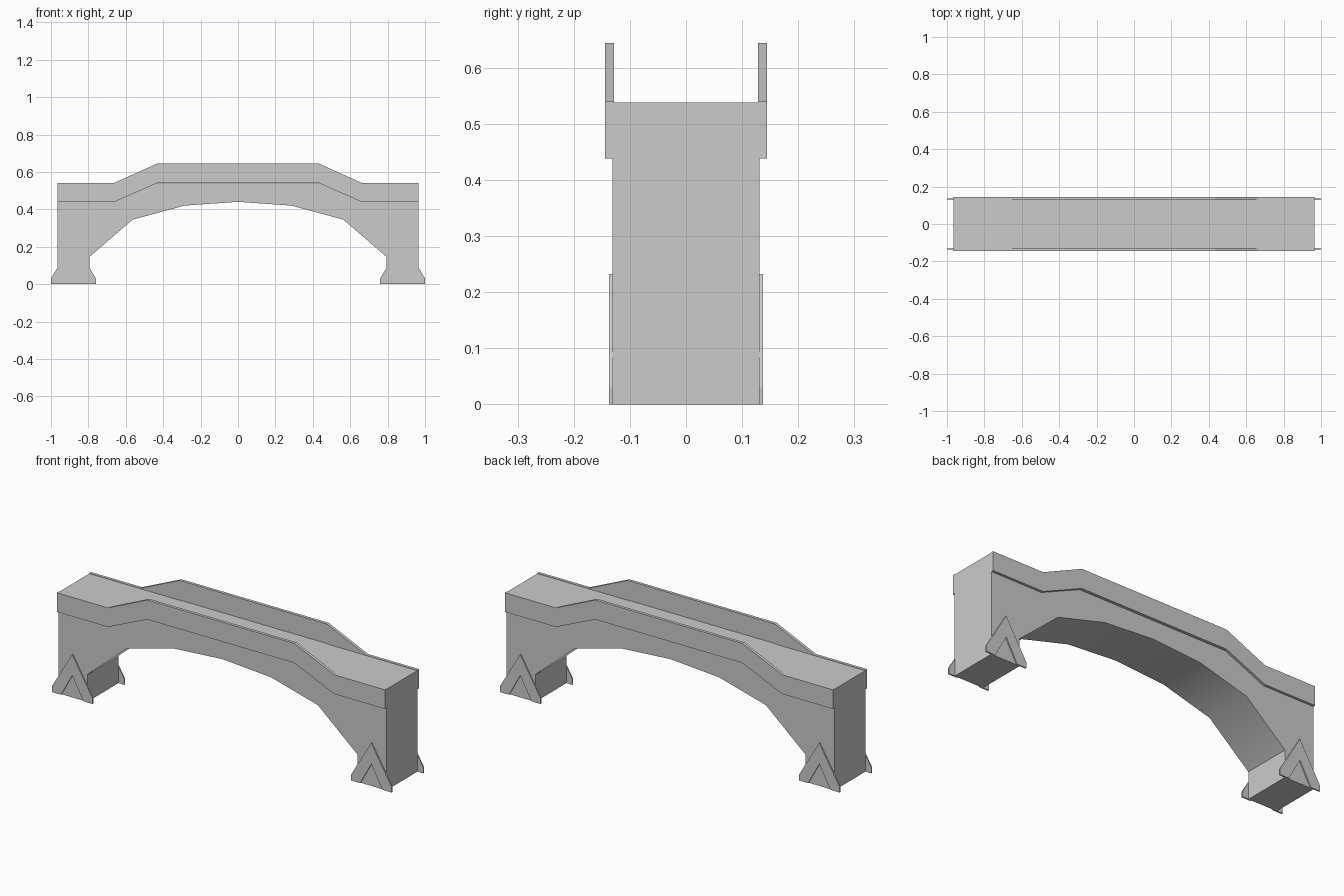
import bpy
import bmesh
import math

if "Cube" in bpy.data.objects:
    bpy.data.objects.remove(bpy.data.objects["Cube"])


def extrude_profile(name, pts, y0, y1, smooth=False):
    """Extrude an x-z outline between two y positions."""
    bm = bmesh.new()
    face = bm.faces.new([bm.verts.new((x, y0, z)) for x, z in pts])
    out = bmesh.ops.extrude_face_region(bm, geom=[face])
    verts = [g for g in out["geom"] if isinstance(g, bmesh.types.BMVert)]
    bmesh.ops.translate(bm, verts=verts, vec=(0, y1 - y0, 0))
    bmesh.ops.recalc_face_normals(bm, faces=bm.faces)
    mesh = bpy.data.meshes.new(name)
    bm.to_mesh(mesh)
    bm.free()
    obj = bpy.data.objects.new(name, mesh)
    bpy.context.collection.objects.link(obj)
    if smooth:
        bpy.ops.object.select_all(action='DESELECT')
        obj.select_set(True)
        bpy.context.view_layer.objects.active = obj
        bpy.ops.object.shade_smooth_by_angle(angle=math.radians(30))
    return obj


def mirrored(half):
    """Complete a left-half polyline with its reflection across x = 0."""
    return half + [(-x, z) for x, z in reversed(half) if x != 0]


# Arched body with legs and flat deck
END = 0.965
arch = mirrored([(-0.795, 0), (-0.795, 0.145), (-0.563, 0.345),
                 (-0.285, 0.42), (0, 0.44)])
extrude_profile("arch_body", [(-END, 0.538), (-END, 0)] + arch +
                [(END, 0), (END, 0.538)], -0.131, 0.131, smooth=True)

# Parapet bands, stepping up over the middle of the span
top = mirrored([(-END, 0.54), (-0.665, 0.54), (-0.433, 0.644)])
bottom = mirrored([(-END, 0.438), (-0.665, 0.438), (-0.433, 0.54)])
for side, s in (("front", -1), ("back", 1)):
    extrude_profile(side + "_parapet", top + bottom[::-1], s * 0.128, s * 0.144)

    # Notched triangular foot plates
    for end, cx in (("left", -0.88), ("right", 0.88)):
        foot = mirrored([(-0.066, 0), (-0.12, 0), (-0.12, 0.03), (0, 0.232)])
        pts = [(cx + x, z) for x, z in foot + [(0, 0.12)]]
        extrude_profile(f"{side}_{end}_foot_plate", pts, s * 0.13, s * 0.137)
